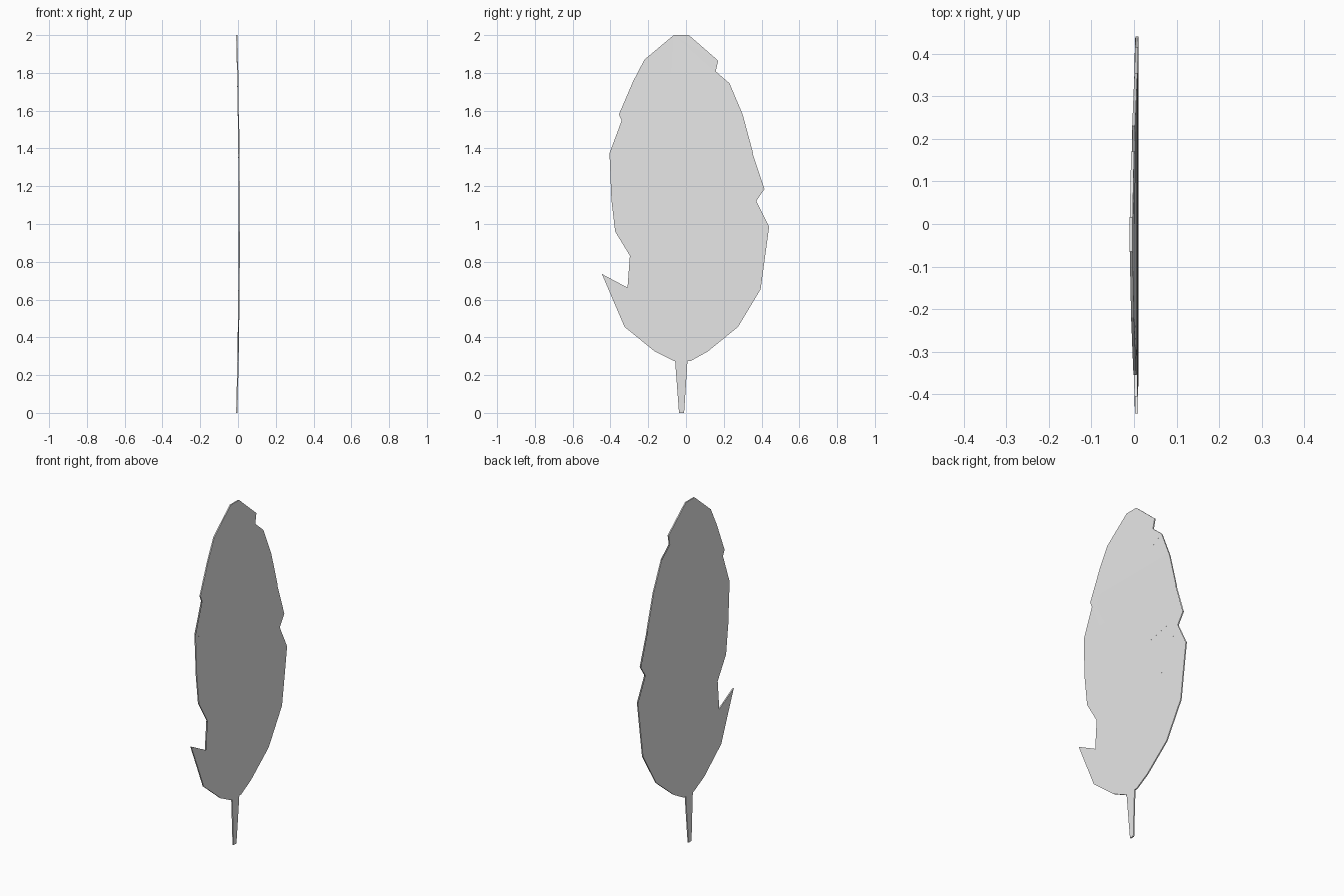
import bpy
import bmesh
from mathutils import Vector

cube = bpy.data.objects.get("Cube")
if cube:
    bpy.data.objects.remove(cube, do_unlink=True)

grey = bpy.data.materials.new("pale grey")
grey.use_nodes = True
colour = (0.8, 0.8, 0.8, 1)
grey.diffuse_color = colour
grey.node_tree.nodes["Principled BSDF"].inputs["Base Color"].default_value = colour

THICKNESS = 0.007
BOW = 0.013


def bowed_plate(name, outline, cuts, thickness):
    """Flat outline in the YZ plane, sliced across, bowed along its length and thickened."""
    bm = bmesh.new()
    bm.faces.new([bm.verts.new((0, y, z)) for y, z in outline])
    bmesh.ops.triangulate(bm, faces=bm.faces[:])
    for height in cuts:
        bmesh.ops.bisect_plane(bm, geom=bm.verts[:] + bm.edges[:] + bm.faces[:],
                               plane_co=Vector((0, 0, height)), plane_no=Vector((0, 0, 1)))
    # Thicken by extruding the sheet along x
    sheet = bm.faces[:]
    result = bmesh.ops.extrude_face_region(bm, geom=sheet, use_keep_orig=True)
    moved = [v for v in result["geom"] if isinstance(v, bmesh.types.BMVert)]
    bmesh.ops.translate(bm, verts=moved, vec=(thickness, 0, 0))
    # Bow the middle towards +x, the tip and the quill towards -x
    for v in bm.verts:
        v.co.x += BOW * (0.5 - (v.co.z - 1) ** 2) - thickness / 2
    bmesh.ops.recalc_face_normals(bm, faces=bm.faces[:])
    mesh = bpy.data.meshes.new(name)
    bm.to_mesh(mesh)
    bm.free()
    mesh.materials.append(grey)
    obj = bpy.data.objects.new(name, mesh)
    bpy.context.collection.objects.link(obj)
    return obj


# Vane: rounded tip, notched rear edge, base, notched front edge
tip = [(-.065, 2), (.015, 2), (.17, 1.865)]
rear_edge = [(.13, 1.68), (.23, 1.745), (.3, 1.58), (.355, 1.375), (.15, 1.125),
             (.415, 1.185), (.2, .865), (.44, .985), (.395, .655), (.275, .455)]
base = [(.115, .325), (.025, .275), (-.065, .275), (-.165, .325)]
front_edge = [(-.325, .455), (-.445, .735), (-.285, .65), (-.125, .55), (-.375, .96),
              (-.395, 1.13), (-.405, 1.375), (-.205, 1.24), (-.355, 1.58),
              (-.28, 1.755), (-.22, 1.87)]
slices = [0.4 + 0.2 * i for i in range(8)]
bowed_plate("feather_vane", tip + rear_edge + base + front_edge, slices, THICKNESS)

# Quill: tapered stem below the vane
quill = [(-.058, .28), (.008, .28), (-.01, 0), (-.037, 0)]
bowed_plate("feather_quill", quill, [0.14], THICKNESS)
